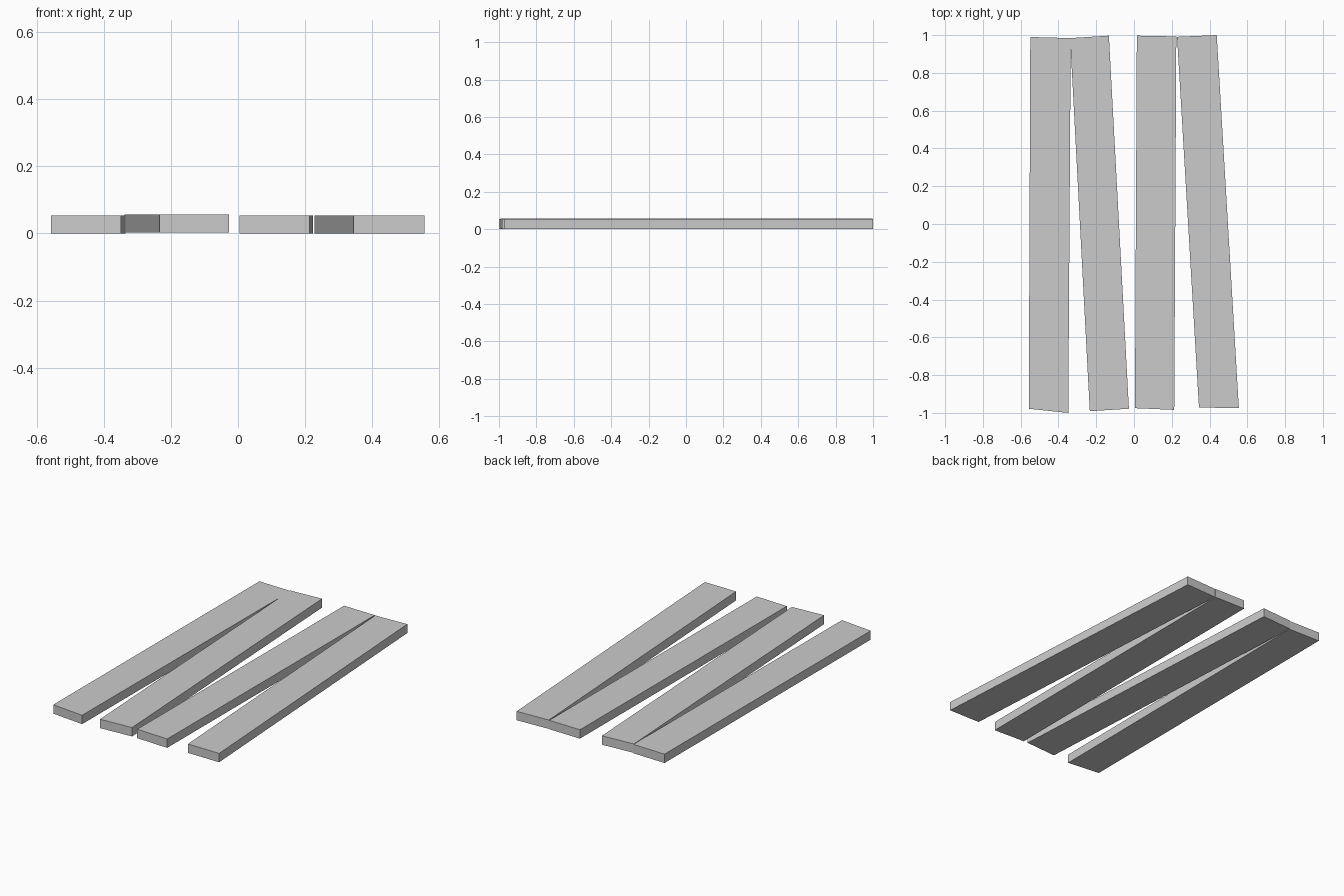
import bpy
import bmesh

if "Cube" in bpy.data.objects:
    bpy.data.objects.remove(bpy.data.objects["Cube"])

THICKNESS = 0.054


def plank(name, outline, base=0.0):
    """Extrude a four-cornered outline into a flat board."""
    bm = bmesh.new()
    face = bm.faces.new([bm.verts.new((x, y, base)) for x, y in outline])
    ext = bmesh.ops.extrude_face_region(bm, geom=[face])
    top = [v for v in ext["geom"] if isinstance(v, bmesh.types.BMVert)]
    bmesh.ops.translate(bm, verts=top, vec=(0, 0, THICKNESS))
    bmesh.ops.recalc_face_normals(bm, faces=bm.faces)
    mesh = bpy.data.meshes.new(name)
    bm.to_mesh(mesh)
    bm.free()
    obj = bpy.data.objects.new(name, mesh)
    bpy.context.collection.objects.link(obj)
    return obj


# Left pair: straight board and slanted board meeting at the back
plank("plank_1", [(-0.557, -0.978), (-0.348, -1.0), (-0.335, 0.984), (-0.549, 0.99)])
plank("plank_2", [(-0.234, -0.991), (-0.027, -0.978), (-0.133, 0.997), (-0.338, 0.984)], 0.003)

# Right pair
plank("plank_3", [(0.005, -0.975), (0.213, -0.984), (0.224, 0.993), (0.015, 0.997)])
plank("plank_4", [(0.344, -0.972), (0.555, -0.974), (0.438, 1.0), (0.228, 0.991)])
